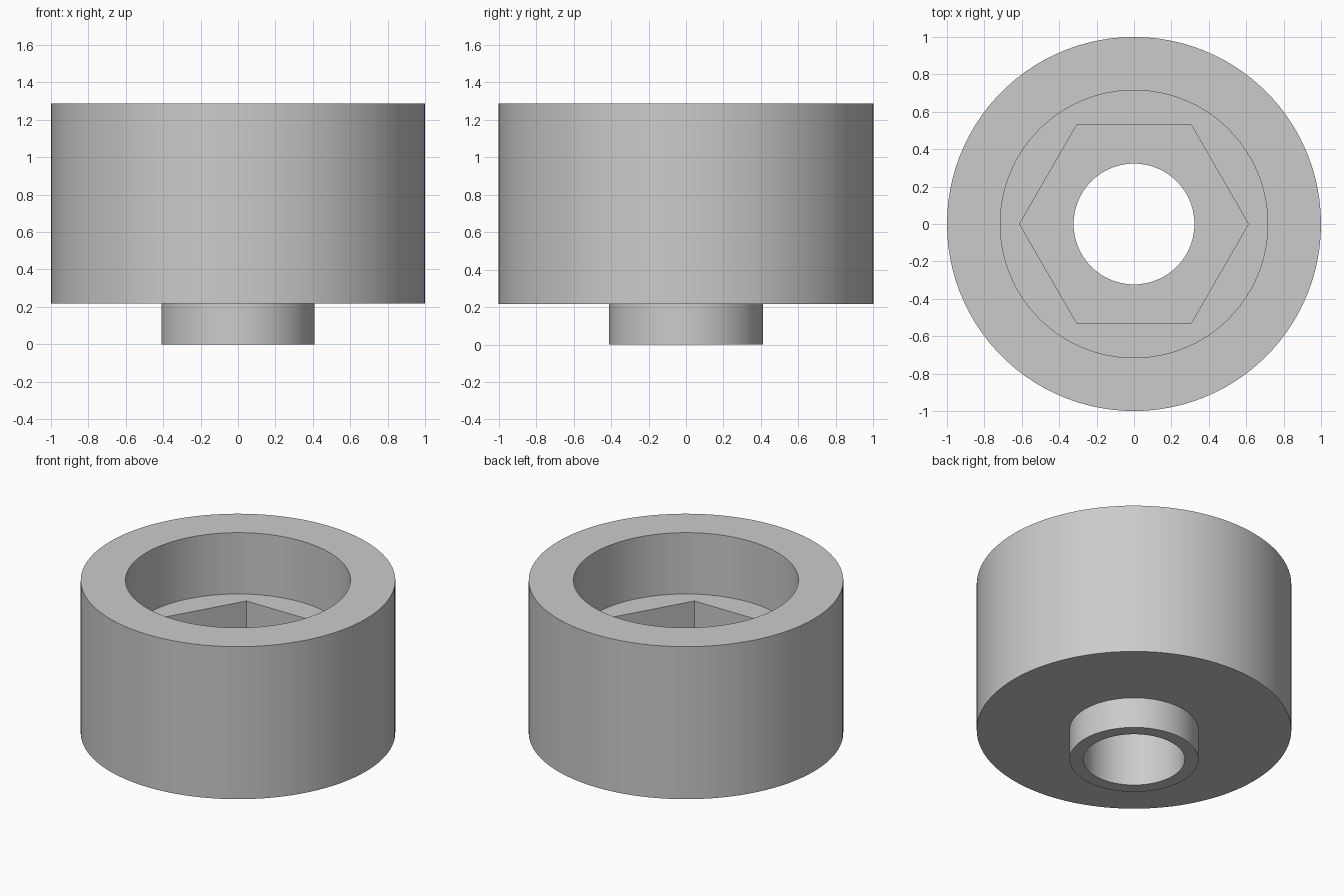
import bpy, bmesh, math

if "Cube" in bpy.data.objects:
    bpy.data.objects.remove(bpy.data.objects["Cube"])

SIDES = 100

# One flat grey for the whole part
grey = bpy.data.materials.new("plain grey")
grey.diffuse_color = (0.6, 0.6, 0.6, 1)
grey.use_nodes = True
grey.node_tree.nodes["Principled BSDF"].inputs["Base Color"].default_value = grey.diffuse_color

bm = bmesh.new()


def ring(sides, radius, z):
    """Closed loop of edges; returns (verts, edges)."""
    vs = [bm.verts.new((radius * math.cos(2 * math.pi * i / sides),
                        radius * math.sin(2 * math.pi * i / sides), z))
          for i in range(sides)]
    es = [bm.edges.new((vs[i], vs[(i + 1) % sides])) for i in range(sides)]
    return vs, es


def wall(sides, radius, z0, z1):
    """Upright wall; returns its bottom and top edge loops."""
    (a, ea), (b, eb) = ring(sides, radius, z0), ring(sides, radius, z1)
    for i in range(sides):
        j = (i + 1) % sides
        bm.faces.new((a[i], a[j], b[j], b[i]))
    return ea, eb


def flat(outer, inner, up):
    """Flat face between two loops at the same height."""
    bmesh.ops.triangle_fill(bm, edges=outer + inner, use_beauty=True,
                            normal=(0, 0, up))


# Walls: stepped outside, then counterbore, hex pocket and through hole
collar_low, collar_top = wall(SIDES, 0.41, 0.0, 0.217)
body_low, body_top = wall(SIDES, 1.0, 0.217, 1.287)
bore_low, bore_top = wall(SIDES, 0.715, 0.857, 1.287)
hex_low, hex_top = wall(6, 0.612, 0.43, 0.857)
hole_low, hole_top = wall(SIDES, 0.323, 0.0, 0.43)

# Ledges joining the walls
flat(collar_low, hole_low, -1)
flat(body_low, collar_top, -1)
flat(body_top, bore_top, 1)
flat(bore_low, hex_top, 1)
flat(hex_low, hole_top, 1)

bmesh.ops.recalc_face_normals(bm, faces=bm.faces)
mesh = bpy.data.meshes.new("hex_socket_bushing")
bm.to_mesh(mesh)
bm.free()
mesh.materials.append(grey)

bushing = bpy.data.objects.new("hex_socket_bushing", mesh)
bpy.context.collection.objects.link(bushing)
bpy.context.view_layer.objects.active = bushing
bushing.select_set(True)
bpy.ops.object.shade_smooth_by_angle(angle=math.radians(30))
